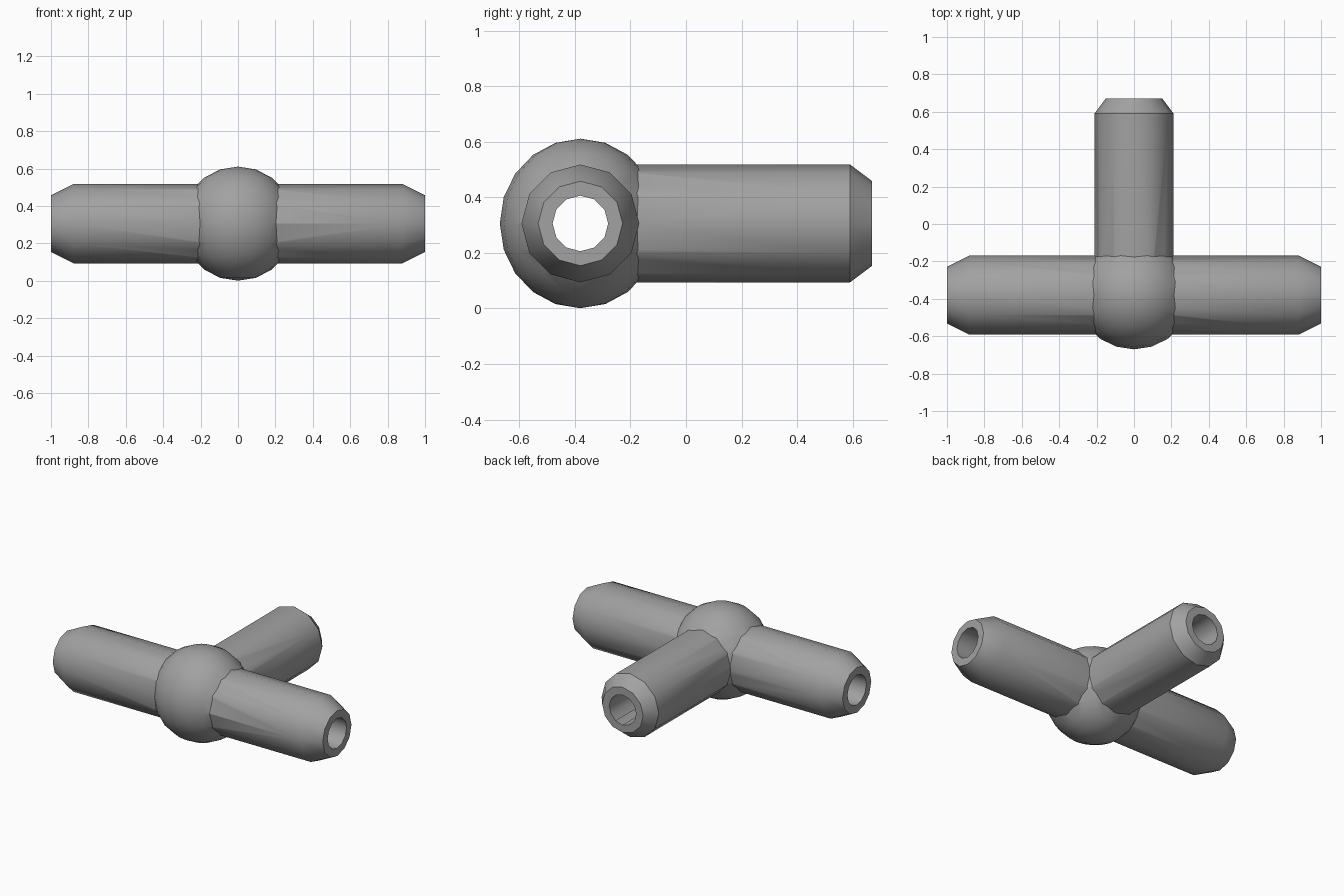
import bpy, math
from mathutils import Matrix, Vector

if "Cube" in bpy.data.objects:
    bpy.data.objects.remove(bpy.data.objects["Cube"])

HUB = Vector((0, -0.38, 0.306))
TUBE_R, TIP_R, BORE_R = 0.212, 0.152, 0.1
SIDES = 12

grey = bpy.data.materials.new("plain grey")
grey.use_nodes = True
colour = (0.36, 0.36, 0.36, 1)
grey.diffuse_color = colour
grey.node_tree.nodes["Principled BSDF"].inputs["Base Color"].default_value = colour


def spindle(name, profile, turn):
    """Solid of revolution from (radius, distance) pairs along a turned axis."""
    verts, faces = [], []
    for r, d in profile:
        for i in range(SIDES):
            a = 2 * math.pi * i / SIDES
            verts.append(HUB + turn @ Vector((r * math.cos(a), r * math.sin(a), d)))
    for k in range(len(profile) - 1):
        for i in range(SIDES):
            j = (i + 1) % SIDES
            a, b = k * SIDES, (k + 1) * SIDES
            faces.append((a + i, a + j, b + j, b + i))
    faces.append(tuple(reversed(range(SIDES))))
    faces.append(tuple(range(len(verts) - SIDES, len(verts))))
    mesh = bpy.data.meshes.new(name)
    mesh.from_pydata(verts, [], faces)
    mesh.materials.append(grey)
    obj = bpy.data.objects.new(name, mesh)
    bpy.context.collection.objects.link(obj)
    return obj


def combine(target, other, operation):
    """Apply a boolean and discard the second solid."""
    mod = target.modifiers.new(operation.lower(), "BOOLEAN")
    mod.operation, mod.object, mod.solver = operation, other, "EXACT"
    bpy.context.view_layer.objects.active = target
    bpy.ops.object.modifier_apply(modifier=mod.name)
    bpy.data.objects.remove(other)


along_x = Matrix.Rotation(math.pi / 2, 3, "Y")
along_y = Matrix.Rotation(-math.pi / 2, 3, "X")

# Rounded hub
bpy.ops.mesh.primitive_uv_sphere_add(segments=20, ring_count=10, location=HUB)
body = bpy.context.object
body.name = "tee_connector"
body.scale = (0.305, 0.29, 0.305)
bpy.ops.object.transform_apply(location=True, rotation=True, scale=True)
body.data.materials.append(grey)

# Straight run with tapered tips, and the branch towards the back
run = spindle("run_tube", [(TIP_R, -1), (TUBE_R, -0.88), (TUBE_R, 0.88), (TIP_R, 1)], along_x)
branch = spindle("branch_tube", [(TUBE_R, 0), (TUBE_R, 0.97), (TIP_R, 1.05)], along_y)
combine(body, run, "UNION")
combine(body, branch, "UNION")

# Bores through the run and down the branch
combine(body, spindle("run_bore", [(BORE_R, -1.2), (BORE_R, 1.2)], along_x), "DIFFERENCE")
combine(body, spindle("branch_bore", [(BORE_R, 0), (BORE_R, 1.2)], along_y), "DIFFERENCE")

# Smooth walls, crisp tips and joints
bpy.ops.object.select_all(action="DESELECT")
body.select_set(True)
bpy.context.view_layer.objects.active = body
bpy.ops.object.shade_smooth_by_angle(angle=math.radians(35))
